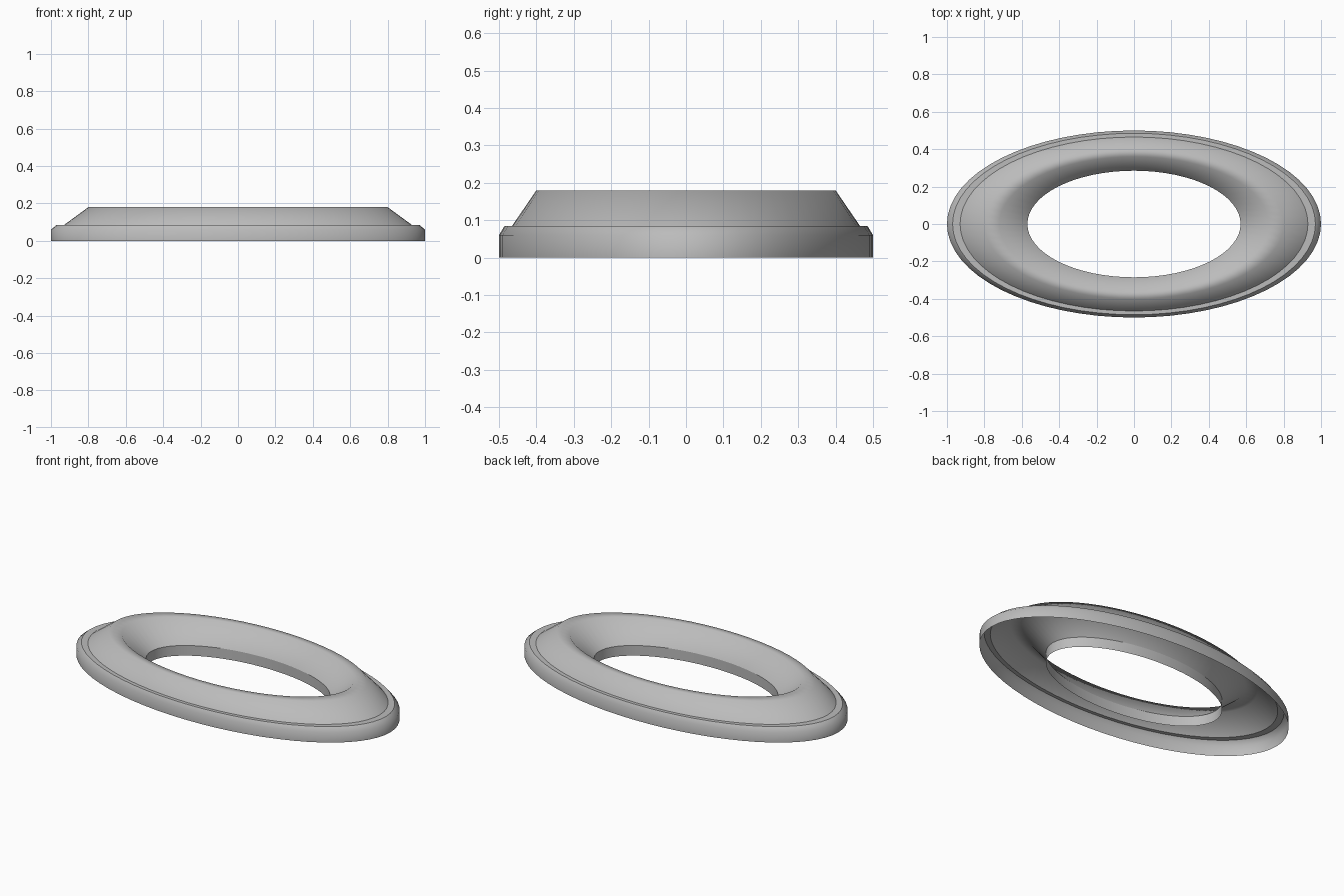
import bpy, bmesh, math

cube = bpy.data.objects.get("Cube")
if cube:
    bpy.data.objects.remove(cube, do_unlink=True)

SEGMENTS = 64
DEPTH = 0.5  # the ring is an ellipse, half as deep as it is wide

# Open cross-section from the outer foot, over the ridge, to the inner foot:
# radius, height, and whether the ring is a hard crease
PROFILE = [
    (1.0, 0.0, False),
    (1.0, 0.06, False),
    (0.97, 0.085, True),
    (0.93, 0.085, True),
    (0.80, 0.18, False),
    (0.72, 0.18, False),
    (0.57, 0.06, True),
    (0.57, 0.0, False),
]

# Plain grey finish
grey = bpy.data.materials.new("plain_grey")
grey.use_nodes = True
colour = (0.5, 0.5, 0.5, 1.0)
grey.diffuse_color = colour
grey.node_tree.nodes["Principled BSDF"].inputs["Base Color"].default_value = colour

# Sweep the cross-section around the ellipse
bm = bmesh.new()
rings = []
for radius, height, crease in PROFILE:
    ring = []
    for i in range(SEGMENTS):
        a = math.tau * i / SEGMENTS
        ring.append(bm.verts.new((radius * math.cos(a), DEPTH * radius * math.sin(a), height)))
    rings.append(ring)

for lower, upper in zip(rings, rings[1:]):
    for i in range(SEGMENTS):
        j = (i + 1) % SEGMENTS
        face = bm.faces.new((lower[i], lower[j], upper[j], upper[i]))
        face.smooth = True

# Hard creases along the shelf and above the inner wall
for ring, (radius, height, crease) in zip(rings, PROFILE):
    if crease:
        for i in range(SEGMENTS):
            bm.edges.get((ring[i], ring[(i + 1) % SEGMENTS])).smooth = False

mesh = bpy.data.meshes.new("oval_trim_ring")
bm.to_mesh(mesh)
bm.free()
mesh.materials.append(grey)
bpy.context.collection.objects.link(bpy.data.objects.new("oval_trim_ring", mesh))
